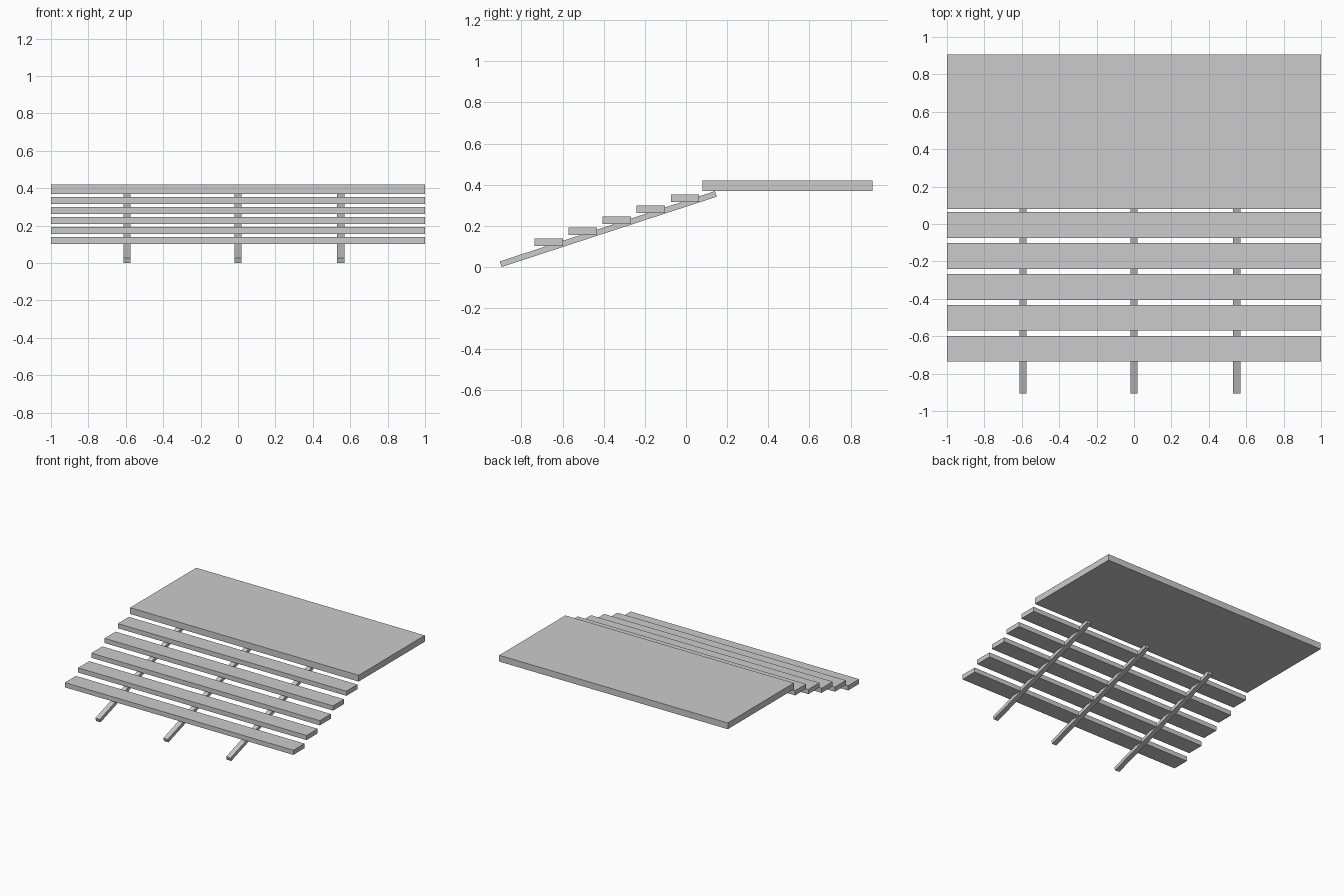
import bpy, bmesh

if "Cube" in bpy.data.objects:
    bpy.data.objects.remove(bpy.data.objects["Cube"])


def prism(name, profile, x0, x1):
    """Extrude a closed (y, z) profile along x."""
    bm = bmesh.new()
    face = bm.faces.new([bm.verts.new((x0, y, z)) for y, z in profile])
    ext = bmesh.ops.extrude_face_region(bm, geom=[face])
    verts = [g for g in ext["geom"] if isinstance(g, bmesh.types.BMVert)]
    bmesh.ops.translate(bm, verts=verts, vec=(x1 - x0, 0, 0))
    bmesh.ops.recalc_face_normals(bm, faces=bm.faces)
    mesh = bpy.data.meshes.new(name)
    bm.to_mesh(mesh)
    bm.free()
    obj = bpy.data.objects.new(name, mesh)
    bpy.context.collection.objects.link(obj)
    return obj


def board(name, y0, y1, z0, z1):
    return prism(name, [(y0, z0), (y1, z0), (y1, z1), (y0, z1)], -1, 1)


# Upper landing
board("landing", 0.08, 0.906, 0.37, 0.42)

# Five stair treads
for i in range(5):
    y, z = -0.736 + 0.1655 * i, 0.102 + 0.0535 * i
    board(f"tread_{i + 1}", y, y + 0.138, z, z + 0.037)

# Three sloping support beams
beam = [(-0.906, 0.027), (-0.897, 0.0), (0.15, 0.342), (0.141, 0.369)]
for i, x in enumerate((-0.594, 0.0, 0.55)):
    prism(f"support_beam_{i + 1}", beam, x - 0.0195, x + 0.0195)
